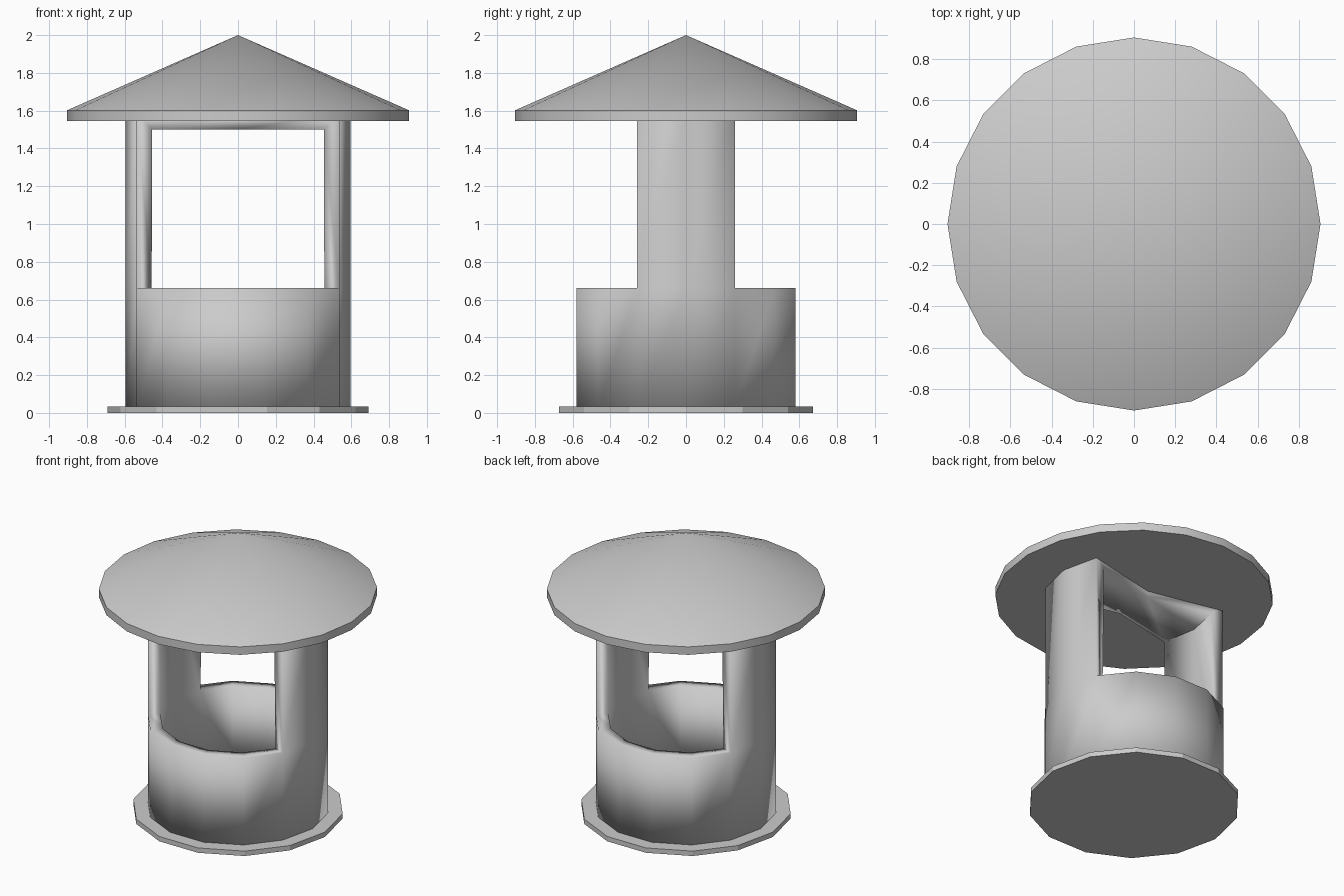
import bpy, bmesh
from math import cos, sin, pi

if "Cube" in bpy.data.objects:
    bpy.data.objects.remove(bpy.data.objects["Cube"])

def ring(bm, n, r, z):
    return [bm.verts.new((r*cos(2*pi*i/n), r*sin(2*pi*i/n), z)) for i in range(n)]

def band(bm, a, b, picks=None):
    n = len(a)
    for i in (range(n) if picks is None else picks):
        j = (i + 1) % n
        bm.faces.new((a[i], a[j], b[j], b[i]))

def finish(bm, name, smooth):
    bmesh.ops.recalc_face_normals(bm, faces=bm.faces)
    me = bpy.data.meshes.new(name)
    bm.to_mesh(me)
    bm.free()
    ob = bpy.data.objects.new(name, me)
    bpy.context.collection.objects.link(ob)
    if smooth:
        bpy.context.view_layer.objects.active = ob
        ob.select_set(True)
        bpy.ops.object.shade_smooth_by_angle()
        ob.select_set(False)
    return ob

# base plate: flat 14-sided disc
bm = bmesh.new()
lo, hi = ring(bm, 14, 0.69, 0), ring(bm, 14, 0.69, 0.035)
band(bm, lo, hi)
bm.faces.new(lo[::-1])
bm.faces.new(hi)
finish(bm, "base_plate", False)

# body: round wall, two side columns and a waisted top plate, as one thick shell
bm = bmesh.new()
lo, mid = ring(bm, 14, 0.595, 0.02), ring(bm, 14, 0.595, 0.66)
band(bm, lo, mid)
top = {}
for i in (13, 0, 1, 6, 7, 8):
    x, y, _ = mid[i].co
    top[i] = bm.verts.new((x, y, 1.583))
for i in (13, 0, 6, 7):
    j = (i + 1) % 14
    bm.faces.new((mid[i], mid[j], top[j], top[i]))
back = bm.verts.new((0, 0.14, 1.583))
front = bm.verts.new((0, -0.14, 1.583))
for plate in ((13, 0, 1), (6, 7, 8)):
    a, b, c = (top[k] for k in plate)
    ends = (back, front) if plate[0] == 13 else (front, back)
    bm.faces.new((a, b, c) + ends)
body = finish(bm, "body_shell", True)
thick = body.modifiers.new("wall", 'SOLIDIFY')
thick.thickness = 0.083
thick.offset = -1
thick.use_even_offset = True

# roof: 20-sided cone on a short rim
bm = bmesh.new()
lo, hi = ring(bm, 20, 0.905, 1.545), ring(bm, 20, 0.905, 1.602)
band(bm, lo, hi)
bm.faces.new(lo[::-1])
apex = bm.verts.new((0, 0, 2.0))
for i in range(20):
    bm.faces.new((hi[i], hi[(i + 1) % 20], apex))
finish(bm, "roof", True)
